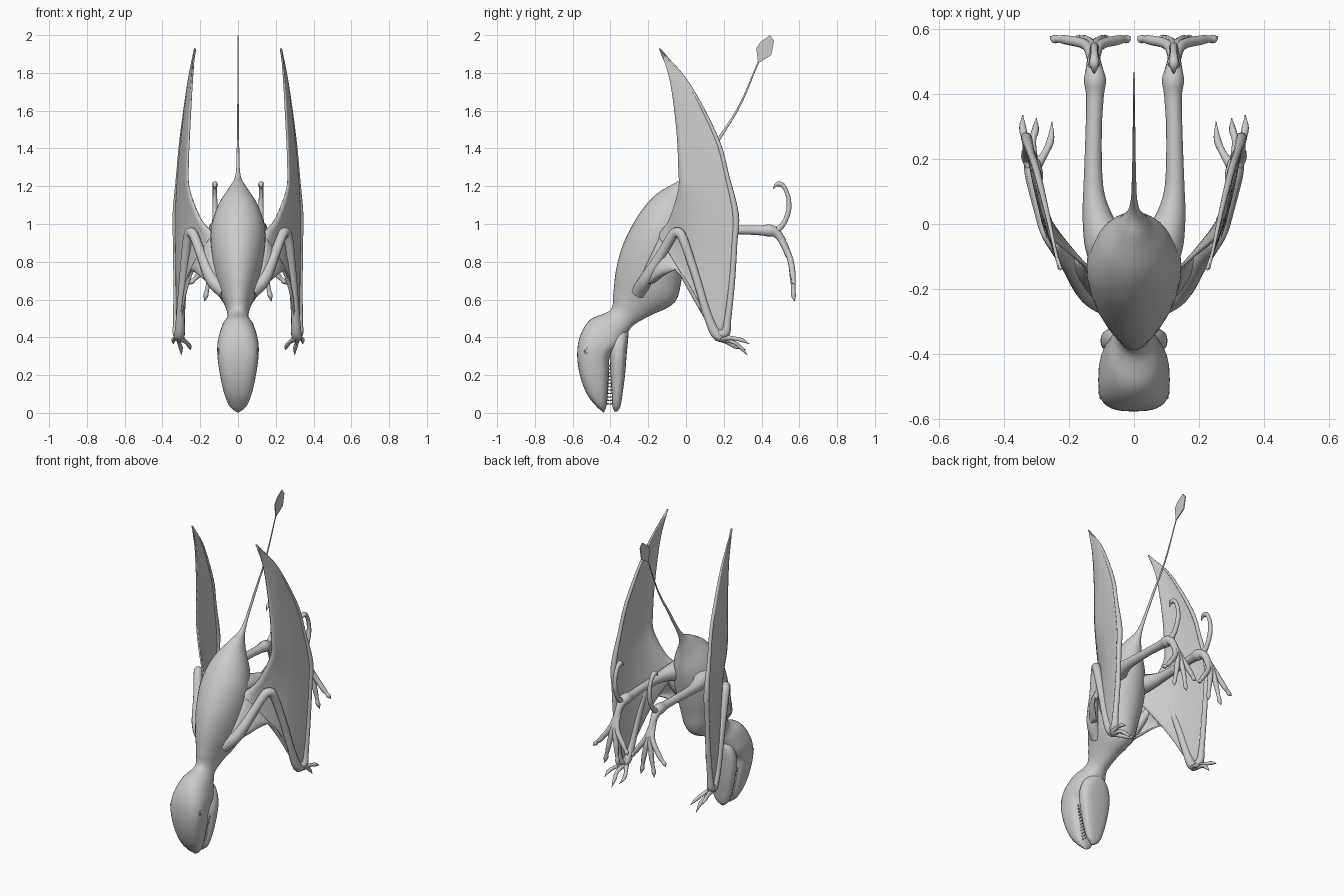
import bpy, bmesh, math
from mathutils import Vector


def smooth_rows(rows, n=6):
    """Catmull-Rom interpolation through rows of numbers."""
    rows = [Vector(r) for r in rows]
    out = []
    for i in range(len(rows) - 1):
        a, b = rows[i], rows[i + 1]
        p = rows[i - 1] if i else a * 2 - b
        q = rows[i + 2] if i + 2 < len(rows) else b * 2 - a
        for k in range(n):
            t = k / n
            out.append(0.5 * (2 * a + (b - p) * t + (2 * p - 5 * a + 4 * b - q) * t * t
                              + (3 * a - p - 3 * b + q) * t ** 3))
    return out + [rows[-1]]


def finish(name, bm, smooth=True):
    bmesh.ops.recalc_face_normals(bm, faces=bm.faces)
    me = bpy.data.meshes.new(name)
    bm.to_mesh(me)
    bm.free()
    for p in me.polygons:
        p.use_smooth = smooth
    ob = bpy.data.objects.new(name, me)
    bpy.context.collection.objects.link(ob)
    return ob


def spow(v, p):
    return math.copysign(abs(v) ** p, v)


def loft(name, rows, seg=32):
    """Each row: back y,z | belly y,z | half width | roundness."""
    bm = bmesh.new()
    rings = []
    for r in smooth_rows(rows):
        cy, cz = (r[0] + r[2]) / 2, (r[1] + r[3]) / 2
        dy, dz = (r[0] - r[2]) / 2, (r[1] - r[3]) / 2
        ring = []
        for k in range(seg):
            a = math.tau * k / seg
            c, s = spow(math.cos(a), r[5]), spow(math.sin(a), r[5])
            ring.append(bm.verts.new((max(r[4], .001) * s, cy + dy * c, cz + dz * c)))
        rings.append(ring)
    for a, b in zip(rings, rings[1:]):
        for k in range(seg):
            bm.faces.new((a[k], a[(k + 1) % seg], b[(k + 1) % seg], b[k]))
    bm.faces.new(rings[0])
    bm.faces.new(rings[-1])
    return finish(name, bm)


def tube(name, pts, side=1):
    """Round limb through (x, y, z, radius) points."""
    rows = smooth_rows(pts)
    cu = bpy.data.curves.new(name, 'CURVE')
    cu.dimensions = '3D'
    cu.bevel_depth, cu.bevel_resolution, cu.use_fill_caps = 1, 3, True
    sp = cu.splines.new('POLY')
    sp.points.add(len(rows) - 1)
    for p, r in zip(sp.points, rows):
        p.co = (side * r[0], r[1], r[2], 1)
        p.radius = max(r[3], .0015)
    tmp = bpy.data.objects.new(name + "_tmp", cu)
    bpy.context.collection.objects.link(tmp)
    dg = bpy.context.evaluated_depsgraph_get()
    me = bpy.data.meshes.new_from_object(tmp.evaluated_get(dg))
    bpy.data.objects.remove(tmp)
    for p in me.polygons:
        p.use_smooth = True
    ob = bpy.data.objects.new(name, me)
    bpy.context.collection.objects.link(ob)
    return ob


# Body, neck, skull and tail in one skin, from tail end to snout
loft("body", [
    (.381, 1.862, .388, 1.858, .003, 1),
    (.281, 1.633, .290, 1.627, .004, 1),
    (.165, 1.451, .178, 1.439, .006, 1),
    (.045, 1.272, .068, 1.248, .013, 1),
    (-.05, 1.222, .04, 1.13, .050, 1),
    (-.16, 1.155, .035, 1.0, .110, 1),
    (-.25, 1.05, .010, .86, .145, 1),
    (-.33, .90, -.02, .72, .136, 1),
    (-.37, .76, -.06, .585, .108, 1),
    (-.385, .63, -.19, .515, .068, 1),
    (-.40, .545, -.27, .47, .056, 1),
    (-.505, .495, -.305, .43, .082, .9),
    (-.56, .41, -.345, .36, .106, .75),
    (-.576, .31, -.402, .30, .109, .7),
    (-.562, .20, -.408, .20, .095, .7),
    (-.525, .10, -.414, .10, .072, .75),
    (-.475, .035, -.422, .035, .044, .85),
    (-.438, .003, -.434, .003, .006, 1)])
loft("lower_jaw", [
    (-.40, .45, -.305, .44, .045, 1),
    (-.40, .38, -.306, .395, .088, .85),
    (-.403, .30, -.314, .31, .103, .75),
    (-.399, .20, -.323, .20, .088, .7),
    (-.393, .10, -.336, .10, .066, .75),
    (-.390, .04, -.347, .035, .042, .85),
    (-.380, .008, -.362, .008, .012, 1)])

# Tail vane
bm = bmesh.new()
outline = [(.382, 1.85), (.372, 1.93), (.395, 1.965), (.445, 1.999), (.466, 1.97), (.452, 1.895)]
bm.faces.new([bm.verts.new((0, y, z)) for y, z in outline])
vane = finish("tail_vane", bm, False)
m = vane.modifiers.new("thick", 'SOLIDIFY')
m.thickness, m.offset = .006, 0

# Teeth and eyes
bm = bmesh.new()
for s in (1, -1):
    for k in range(12):
        t = k / 11
        z = .05 + .2 * t
        for y0, dy in ((-.422 + .014 * t, .022 - .012 * t), (-.388 - .013 * t, -.018 + .01 * t)):
            w = .048 + .047 * t
            ring = [bm.verts.new((s * (w - .012 + .006 * math.cos(a)), y0, z + .006 * math.sin(a)))
                    for a in (0, 1.57, 3.14, 4.71)]
            tip = bm.verts.new((s * (w - .012), y0 + dy, z - .004))
            for i in range(4):
                bm.faces.new((ring[i], ring[(i + 1) % 4], tip))
finish("teeth", bm)
for s in (1, -1):
    bpy.ops.mesh.primitive_uv_sphere_add(segments=20, ring_count=12, radius=.013,
                                         location=(s * .097, -.517, .325))
    bpy.context.object.name = "eye"
    bpy.ops.object.shade_smooth()
    bpy.ops.mesh.primitive_torus_add(major_radius=.018, minor_radius=.004, major_segments=24,
                                     minor_segments=8, location=(s * .102, -.517, .325),
                                     rotation=(0, math.pi / 2, 0))
    bpy.context.object.name = "eyelid"
    bpy.ops.object.shade_smooth()


# Outward bow of the wing as a function of y
BOW = [(-.33, .10), (-.24, .155), (-.15, .218), (-.07, .246), (0, .274), (.1, .302), (.2, .322), (.3, .334)]


def bow(y):
    for (a, xa), (b, xb) in zip(BOW, BOW[1:]):
        if y <= b:
            return xa + (xb - xa) * (y - a) / (b - a)
    return BOW[-1][1]


# Wing membrane: trailing/root edge x,y,z | leading edge x,y,z
WING = [(.230, -.140, 1.93, .231, -.135, 1.925), (.243, -.085, 1.76, .264, .02, 1.74),
        (.257, -.050, 1.50, .300, .17, 1.45), (.265, -.040, 1.30, .318, .225, 1.25),
        (.258, -.040, 1.18, .331, .268, 1.05), (.20, -.085, 1.03, .331, .263, .90),
        (.150, -.125, .97, .328, .25, .70), (.138, -.140, .95, .322, .205, .42),
        (.136, -.145, .94, .306, .13, .45), (.134, -.150, .92, .288, .05, .62),
        (.125, -.190, .83, .258, -.03, .745), (.110, -.230, .74, .222, -.09, .745),
        (.080, -.25, .68, .14, -.17, .69)]


def wing(side):
    bm = bmesh.new()
    n, grid = 12, []
    for x, y0, z0, x1, y1, z1 in smooth_rows(WING, 4):
        row = []
        for k in range(n + 1):
            t = k / n
            y = y0 + (y1 - y0) * t
            px = bow(y) + (1 - t) ** 3 * (x - bow(y0)) + t * t * (x1 - bow(y1))
            row.append(bm.verts.new((side * px, y, z0 + (z1 - z0) * t)))
        grid.append(row)
    for a, b in zip(grid, grid[1:]):
        for k in range(n):
            bm.faces.new((a[k], a[k + 1], b[k + 1], b[k]))
    ob = finish("wing_membrane", bm)
    m = ob.modifiers.new("thick", 'SOLIDIFY')
    m.thickness, m.offset = .009, 0


for s in (1, -1):
    wing(s)
    # Upper arm, forearm and long wing finger
    tube("arm", [(.07, -.25, .64, .04), (.14, -.21, .71, .035), (.195, -.13, .84, .027),
                 (.232, -.075, .935, .026), (.25, -.045, .955, .027), (.267, -.015, .92, .025),
                 (.288, .05, .73, .022), (.303, .11, .53, .023), (.308, .155, .425, .028),
                 (.314, .19, .40, .025)], s)
    lead = [(.304, .14, .43, .015), (.322, .205, .42, .024), (.326, .222, .50, .018),
            (.327, .244, .70, .016), (.33, .257, .9, .015), (.33, .263, 1.05, .017),
            (.317, .218, 1.25, .012), (.299, .163, 1.45, .011), (.263, .015, 1.74, .007),
            (.231, -.138, 1.925, .003)]
    tube("wing_finger", lead, s)
    # Three clawed fingers
    for a, b, c in (((.332, .25, .395), (.342, .295, .385), (.342, .335, .365)),
                    ((.312, .25, .375), (.303, .29, .345), (.300, .325, .305)),
                    ((.275, .215, .375), (.256, .26, .352), (.252, .315, .335))):
        tube("finger", [(.310, .165, .40, .020), (*a, .011), (*b, .011), (*c, .001)], s)

    # Leg, ankle and shank
    tube("leg", [(.07, -.13, .97, .06), (.092, -.05, .97, .062), (.115, .03, .968, .044),
                 (.125, .12, .967, .030), (.124, .28, .968, .025), (.12, .39, .966, .027),
                 (.12, .44, .965, .034), (.122, .475, .955, .027), (.124, .51, .91, .020),
                 (.124, .545, .83, .018)], s)
    # Four spread toes with knuckle and claw
    for xk, xt, zk, zt in ((.205, .258, .735, .68), (.15, .177, .715, .59),
                           (.10, .083, .715, .59), (.05, .012, .735, .68)):
        xm = .125 + (xk - .125) * .25
        tube("toe", [(.124, .49, .94, .016), (xm, .548, .825, .016), (xk, .565, zk, .015),
                     ((xk + xt) / 2, .568, (zk + zt) / 2, .011),
                     (xk + (xt - xk) * .75, .569, zk + (zt - zk) * .75, .013),
                     (xt, .576, zt, .001)], s)
    # Long curled fifth toe
    tube("curled_toe", [(.123, .47, .955, .02), (.123, .515, 1.0, .014), (.122, .543, 1.07, .014),
                        (.122, .542, 1.14, .012), (.122, .52, 1.195, .012), (.122, .495, 1.212, .015),
                        (.122, .475, 1.205, .009), (.122, .462, 1.185, .001)], s)
